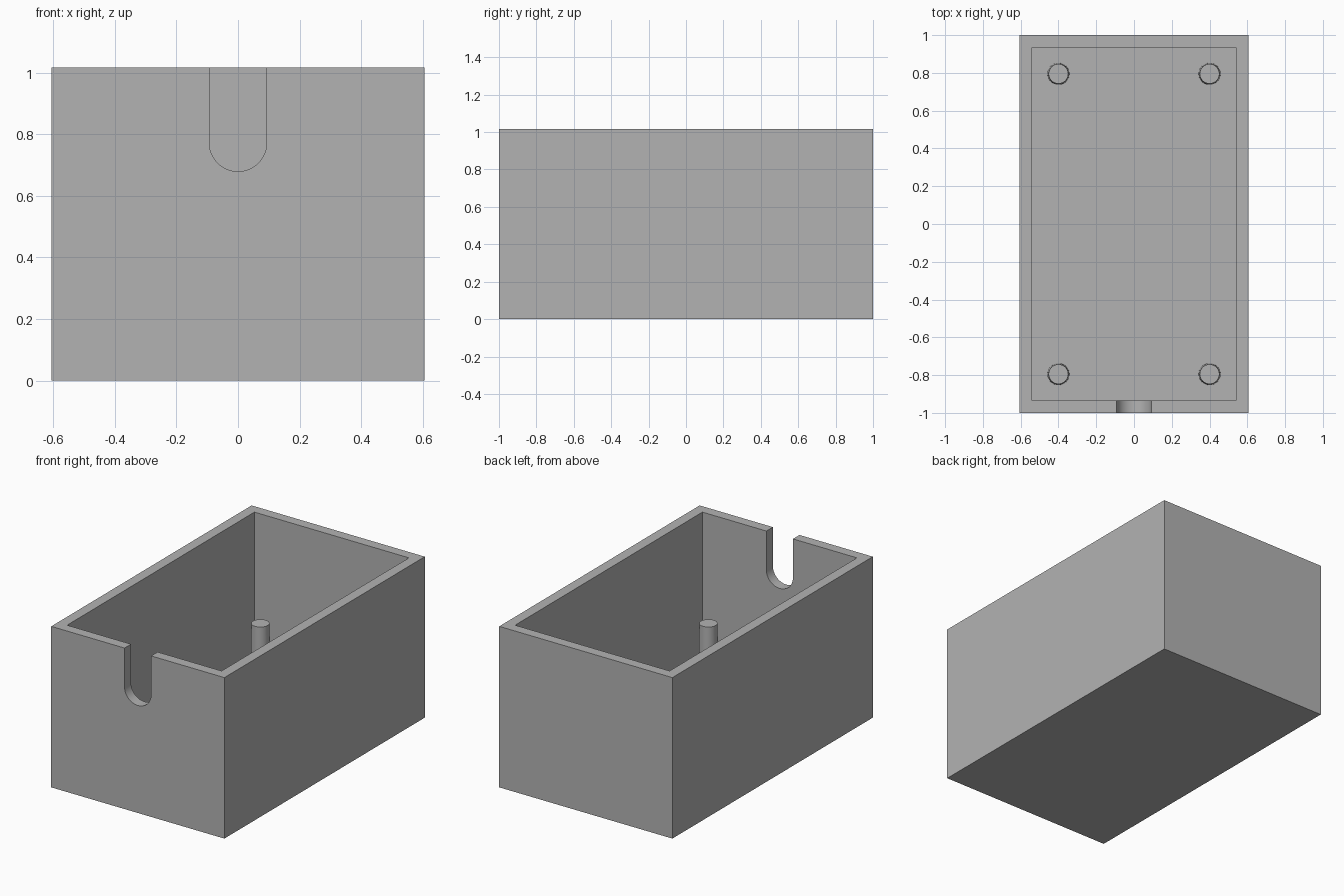
import bpy
import bmesh
import math
from mathutils import Matrix

WIDTH, DEPTH, HEIGHT = 1.21, 2.0, 1.017
WALL = 0.065
SLOT_R, SLOT_Z = 0.093, 0.772
POST_X, POST_Y, POST_TOP = 0.4, 0.795, 0.406

old = bpy.data.objects.get("Cube")
if old:
    bpy.data.objects.remove(old)

grey = bpy.data.materials.new("plain grey")
grey.use_nodes = True
colour = (0.45, 0.45, 0.45, 1)
grey.diffuse_color = colour
grey.node_tree.nodes["Principled BSDF"].inputs["Base Color"].default_value = colour


def make_object(name, bm):
    bmesh.ops.recalc_face_normals(bm, faces=bm.faces)
    mesh = bpy.data.meshes.new(name)
    bm.to_mesh(mesh)
    bm.free()
    mesh.materials.append(grey)
    obj = bpy.data.objects.new(name, mesh)
    bpy.context.collection.objects.link(obj)
    return obj


def activate(obj):
    bpy.ops.object.select_all(action='DESELECT')
    obj.select_set(True)
    bpy.context.view_layer.objects.active = obj


# Open box: inset the top face for the rim, then push it down to the floor
bm = bmesh.new()
bmesh.ops.create_cube(bm, size=1, matrix=Matrix.Translation((0, 0, HEIGHT / 2))
                      @ Matrix.Diagonal((WIDTH, DEPTH, HEIGHT, 1)))
top = max(bm.faces, key=lambda f: f.calc_center_median().z)
bmesh.ops.inset_region(bm, faces=[top], thickness=WALL, use_even_offset=True)
inner = bmesh.ops.extrude_face_region(bm, geom=[top])["geom"]
bmesh.ops.delete(bm, geom=[top], context='FACES')
for v in inner:
    if isinstance(v, bmesh.types.BMVert):
        v.co.z = WALL
box = make_object("open_box", bm)

# Round-bottomed cable slot cut through the front wall
bm = bmesh.new()
steps = 24
outline = [(SLOT_R, HEIGHT + 0.1), (-SLOT_R, HEIGHT + 0.1)]
for i in range(steps + 1):
    a = math.pi + math.pi * i / steps
    outline.append((SLOT_R * math.cos(a), SLOT_Z + SLOT_R * math.sin(a)))
face = bm.faces.new([bm.verts.new((x, -DEPTH / 2 - 0.1, z)) for x, z in outline])
moved = bmesh.ops.extrude_face_region(bm, geom=[face])["geom"]
bmesh.ops.translate(bm, vec=(0, WALL + 0.2, 0),
                    verts=[v for v in moved if isinstance(v, bmesh.types.BMVert)])
cutter = make_object("slot_cutter", bm)
cutter.hide_render = True

cut = box.modifiers.new("slot", 'BOOLEAN')
cut.operation = 'DIFFERENCE'
cut.solver = 'EXACT'
cut.object = cutter
activate(box)
bpy.ops.object.modifier_apply(modifier=cut.name)
bpy.data.objects.remove(cutter)
bpy.ops.object.shade_smooth_by_angle(angle=math.radians(30))

# Four slightly tapered posts standing on the floor
for y_name, sy in (("front", -1), ("back", 1)):
    for x_name, sx in (("right", -1), ("left", 1)):
        bm = bmesh.new()
        base = WALL - 0.01
        bmesh.ops.create_cone(bm, cap_ends=True, segments=32, radius1=0.058,
                              radius2=0.052, depth=POST_TOP - base)
        post = make_object(f"{y_name}_{x_name}_post", bm)
        post.location = (sx * POST_X, sy * POST_Y, (POST_TOP + base) / 2)
        activate(post)
        bpy.ops.object.shade_smooth_by_angle(angle=math.radians(30))
